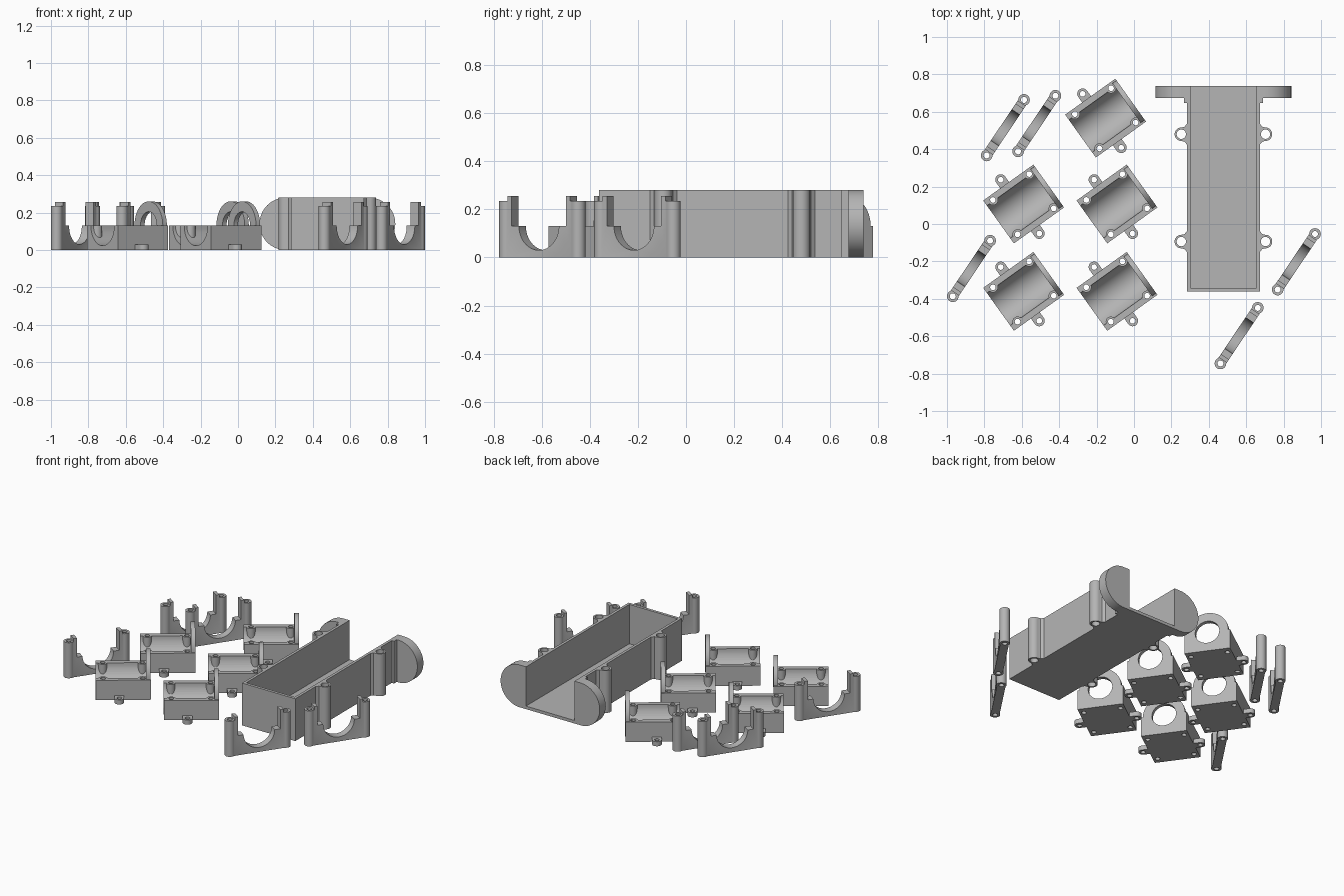
import bpy, bmesh, math
from mathutils import Vector

if "Cube" in bpy.data.objects:
    bpy.data.objects.remove(bpy.data.objects["Cube"])

grey = bpy.data.materials.new("plain_grey")
grey.diffuse_color = (0.46, 0.46, 0.46, 1)
grey.use_nodes = True
grey.node_tree.nodes["Principled BSDF"].inputs["Base Color"].default_value = grey.diffuse_color


def prism(name, pts, lo, hi, axis="z"):
    """Closed 2D outline extruded along one axis."""
    place = {"z": lambda p, q, h: (p, q, h),
             "y": lambda p, q, h: (p, h, q),
             "x": lambda p, q, h: (h, p, q)}[axis]
    bm = bmesh.new()
    face = bm.faces.new([bm.verts.new(place(p, q, lo)) for p, q in pts])
    ext = bmesh.ops.extrude_face_region(bm, geom=[face])
    move = Vector(place(0, 0, hi - lo))
    bmesh.ops.translate(bm, vec=move, verts=[v for v in ext["geom"] if isinstance(v, bmesh.types.BMVert)])
    bmesh.ops.recalc_face_normals(bm, faces=bm.faces)
    mesh = bpy.data.meshes.new(name)
    bm.to_mesh(mesh)
    bm.free()
    mesh.materials.append(grey)
    ob = bpy.data.objects.new(name, mesh)
    bpy.context.collection.objects.link(ob)
    return ob


def arc(cx, cy, r, a0=0, a1=360, n=32):
    count = n if a1 - a0 == 360 else n + 1
    return [(cx + r * math.cos(math.radians(a0 + (a1 - a0) * i / n)),
             cy + r * math.sin(math.radians(a0 + (a1 - a0) * i / n))) for i in range(count)]


def rect(x0, x1, y0, y1):
    return [(x0, y0), (x1, y0), (x1, y1), (x0, y1)]


def combine(ob, op, *tools):
    """Boolean each tool into the object, then discard the tool."""
    for tool in tools:
        tool.hide_render = True
        mod = ob.modifiers.new("cut", "BOOLEAN")
        mod.operation, mod.solver, mod.object = op, "EXACT", tool
        bpy.context.view_layer.update()
        deps = bpy.context.evaluated_depsgraph_get()
        mesh = bpy.data.meshes.new_from_object(ob.evaluated_get(deps))
        ob.modifiers.clear()
        ob.data = mesh
        bpy.data.objects.remove(tool)


def finish(ob):
    ob.data.materials.clear()
    ob.data.materials.append(grey)
    bpy.ops.object.select_all(action="DESELECT")
    ob.select_set(True)
    bpy.context.view_layer.objects.active = ob
    bpy.ops.object.shade_smooth_by_angle(angle=math.radians(30))


def scatter(ob, spots, degrees):
    """Put the part at the first spot and linked copies at the rest."""
    name = ob.name
    for i, (x, y) in enumerate(spots):
        part = ob if i == 0 else ob.copy()
        if i:
            bpy.context.collection.objects.link(part)
        part.name = f"{name}_{i + 1}"
        part.location = (x, y, 0)
        part.rotation_euler.z = math.radians(degrees)


# Cradle block: half-round channel, ring wall at one end, screw bosses and ears
L, W, H = 0.165, 0.141, 0.13
block = prism("cradle_block", rect(-L, L, -W, W), 0, H)
combine(block, "UNION", prism("ring_wall", arc(0, H, 0.13, n=48), L - 0.027, L, "x"))
combine(block, "DIFFERENCE", prism("channel", arc(0, H, 0.107, n=48), -0.3, L - 0.027, "x"))
bolts = [(a, b) for a in (-0.121, 0.117) for b in (-0.113, 0.113)]
combine(block, "UNION", *[prism("boss", arc(a, b, 0.0275), 0.002, H) for a, b in bolts])
for s in (-1, 1):
    ear = arc(-0.024, 0.177, 0.029, 0, 180) + [(-0.053, 0.13), (0.005, 0.13)]
    combine(block, "UNION", prism("ear", [(a, s * b) for a, b in ear], 0, 0.03))
    combine(block, "DIFFERENCE", prism("ear_hole", arc(-0.024, s * 0.177, 0.015), -0.1, 0.1))
combine(block, "DIFFERENCE", prism("ring_hole", arc(0, H, 0.075), 0, 0.3, "x"))
combine(block, "DIFFERENCE", *[prism("bolt_hole", arc(a, b, 0.015), -0.1, 0.2) for a, b in bolts])
finish(block)
scatter(block, [(-0.152, 0.566), (-0.59, 0.107), (-0.091, 0.107), (-0.59, -0.36), (-0.091, -0.36)], 35.6)

# Strap: saddle with upright fins and a round screw post at each end
E = 0.179
half = [(E, 0), (E, 0.235), (0.157, 0.235), (0.157, 0.256), (0.136, 0.256), (0.136, 0.13)]
profile = half + arc(0, 0.13, 0.1, 0, -180) + [(-u, z) for u, z in reversed(half)]
strap = prism("clamp_strap", profile, -0.026, 0.026, "y")
for s in (-1, 1):
    combine(strap, "UNION", prism("post", arc(s * E, 0, 0.031), 0, 0.235))
for s in (-1, 1):
    combine(strap, "DIFFERENCE", prism("post_hole", arc(s * E, 0, 0.016), -0.1, 0.4))
finish(strap)
scatter(strap, [(-0.688, 0.515), (-0.52, 0.537), (-0.869, -0.238), (0.868, -0.202), (0.562, -0.597)], 56.1)

# Trough: open at the back, with round wings, gussets and tubular lugs on both sides
CX, T = 0.478, 0.28
trough = prism("trough", rect(0.283, 0.673, -0.362, 0.738), 0, T)
lug_rows = (0.48, -0.094)
for s in (-1, 1):
    def side(pts):
        return [(CX + s * (CX - x), y) for x, y in pts]
    wing = [(0.3, T)] + arc(0.255, 0.14, 0.14, 90, 270) + [(0.3, 0)]
    combine(trough, "UNION", prism("wing", side(wing), 0.675, 0.738, "y"),
            prism("gusset", side(rect(0.266, 0.295, 0.647, 0.69)), 0, T))
    for y in lug_rows:
        lug = arc(0.253, y, 0.036, 90, 270) + [(0.27, y - 0.04), (0.283, y - 0.056), (0.295, y - 0.056),
                                               (0.295, y + 0.056), (0.283, y + 0.056), (0.27, y + 0.04)]
        combine(trough, "UNION", prism("lug", side(lug), 0, T))
        combine(trough, "DIFFERENCE", prism("lug_hole", side(arc(0.253, y, 0.025)), -0.1, 0.4))
combine(trough, "DIFFERENCE", prism("trough_space", rect(0.301, 0.655, -0.343, 1), 0.02, 0.5))
finish(trough)
